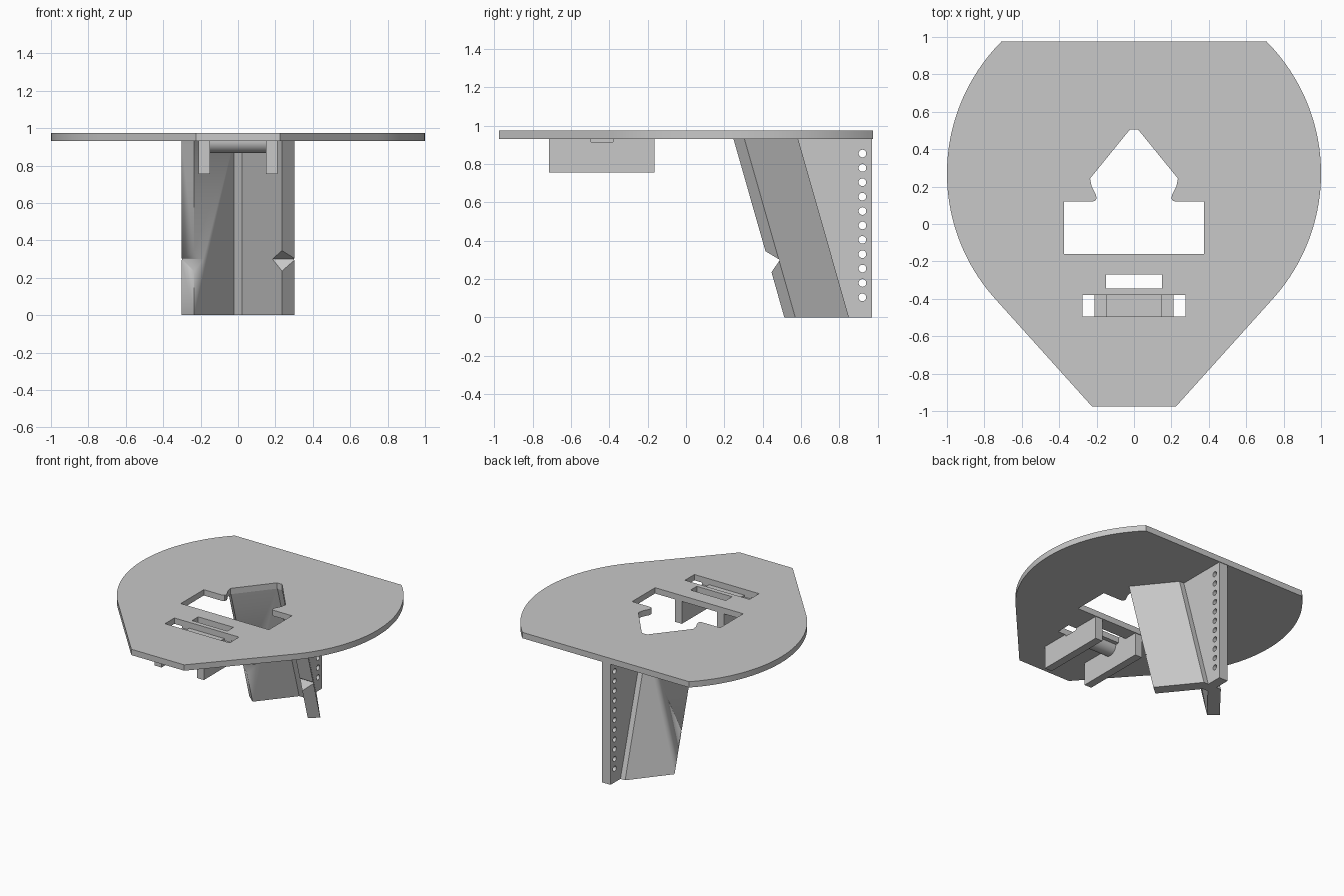
import bpy, bmesh
from math import sin, cos, radians
from mathutils import Matrix

cube = bpy.data.objects.get("Cube")
if cube:
    bpy.data.objects.remove(cube, do_unlink=True)

grey = bpy.data.materials.new("plain_grey")
grey.use_nodes = True
grey.diffuse_color = (0.58, 0.58, 0.58, 1)
grey.node_tree.nodes["Principled BSDF"].inputs["Base Color"].default_value = (0.58, 0.58, 0.58, 1)

UNDER, TOP = 0.93, 0.975          # underside and top of the plate
SIDEWAYS = Matrix(((0, 0, 1, 0), (1, 0, 0, 0), (0, 1, 0, 0), (0, 0, 0, 1)))  # profile in y, z


def arc(cx, cy, r, start, end, steps):
    angles = [radians(start + (end - start) * i / steps) for i in range(steps + 1)]
    return [(cx + r * cos(a), cy + r * sin(a)) for a in angles]


def mirrored(half):
    """Close a right-hand half outline with its mirror image."""
    return half + [(-x, y) for x, y in reversed(half)]


def rect(x0, y0, x1, y1):
    return [(x0, y0), (x1, y0), (x1, y1), (x0, y1)]


def prism(name, loops, low, high, matrix=Matrix(), lean=0):
    """Extrude an outline with holes, then optionally lean it back."""
    curve = bpy.data.curves.new(name, "CURVE")
    curve.dimensions = "2D"
    curve.fill_mode = "BOTH"
    curve.extrude = (high - low) / 2
    for loop in loops:
        spline = curve.splines.new("POLY")
        spline.points.add(len(loop) - 1)
        for point, (u, v) in zip(spline.points, loop):
            point.co = (u, v, 0, 1)
        spline.use_cyclic_u = True
    obj = bpy.data.objects.new(name, curve)
    bpy.context.collection.objects.link(obj)
    bpy.ops.object.select_all(action="DESELECT")
    obj.select_set(True)
    bpy.context.view_layer.objects.active = obj
    bpy.ops.object.convert(target="MESH")
    obj = bpy.context.view_layer.objects.active
    obj.name = name
    bm = bmesh.new()
    bm.from_mesh(obj.data)
    bmesh.ops.remove_doubles(bm, verts=bm.verts, dist=0.0005)
    bm.transform(matrix @ Matrix.Translation((0, 0, (low + high) / 2)))
    for v in bm.verts:
        v.co.y += lean * (UNDER - v.co.z)
    bmesh.ops.recalc_face_normals(bm, faces=bm.faces)
    bm.to_mesh(obj.data)
    bm.free()
    obj.data.materials.clear()
    obj.data.materials.append(grey)
    bpy.ops.object.shade_smooth_by_angle(angle=radians(30))
    return obj


# Plate: round sides, straight back, tapering to a short front edge
outline = mirrored([(0.225, -0.975)] + arc(0, 0.27, 1, -42, 44.8, 40))
opening = mirrored([(0.375, -0.16), (0.375, 0.12), (0.22, 0.12), (0.205, 0.126),
                    (0.2, 0.14), (0.205, 0.16), (0.226, 0.2), (0.235, 0.243),
                    (0.022, 0.505)])
short_slot = rect(-0.15, -0.345, 0.15, -0.27)
long_slot = rect(-0.275, -0.495, 0.275, -0.38)
prism("plate", [outline, opening, short_slot, long_slot], UNDER, TOP)

# Leaning V-shaped guide under the plate
guide_outline = mirrored([(0.022, 0.51), (0.235, 0.248), (0.302, 0.305), (0.077, 0.585)])
guide_outline = [(0.022, 0.51), (0.235, 0.248), (0.302, 0.305), (0.077, 0.585)]
guide = prism("v_guide", [mirrored(guide_outline)], 0, UNDER, lean=0.285)

# Wedge notch across both front edges of the guide
wedge = prism("notch_cutter", [[(0.49, 0.30), (0.265, 0.435), (0.355, 0.105)]],
              -0.4, 0.4, SIDEWAYS)
wedge.hide_render = True
cut = guide.modifiers.new("notch", "BOOLEAN")
cut.operation = "DIFFERENCE"
cut.solver = "EXACT"
cut.object = wedge
bpy.context.view_layer.objects.active = guide
bpy.ops.object.modifier_apply(modifier=cut.name)
bpy.data.objects.remove(wedge, do_unlink=True)

# Rear fin with a column of round holes
fin = [(0.56, UNDER), (0.97, UNDER), (0.97, 0), (0.825, 0)]
holes = [arc(0.92, 0.105 + 0.075 * i, 0.02, 0, 345, 23) for i in range(11)]
prism("rear_fin", [fin] + holes, 0 - 0.037, 0.037, SIDEWAYS)

# Two arms, each with a shallow notch below the long slot
arm = [(-0.715, 0.755), (-0.165, 0.755), (-0.165, UNDER), (-0.38, UNDER),
       (-0.38, 0.915), (-0.495, 0.915), (-0.495, UNDER), (-0.715, UNDER)]
for name, x in (("left_arm", 0.15), ("right_arm", -0.21)):
    prism(name, [arm], x, x + 0.06, SIDEWAYS)

# Half-round bar joining the arms
prism("round_bar", [arc(-0.4375, UNDER, 0.062, 180, 360, 24)], -0.15, 0.15, SIDEWAYS)
